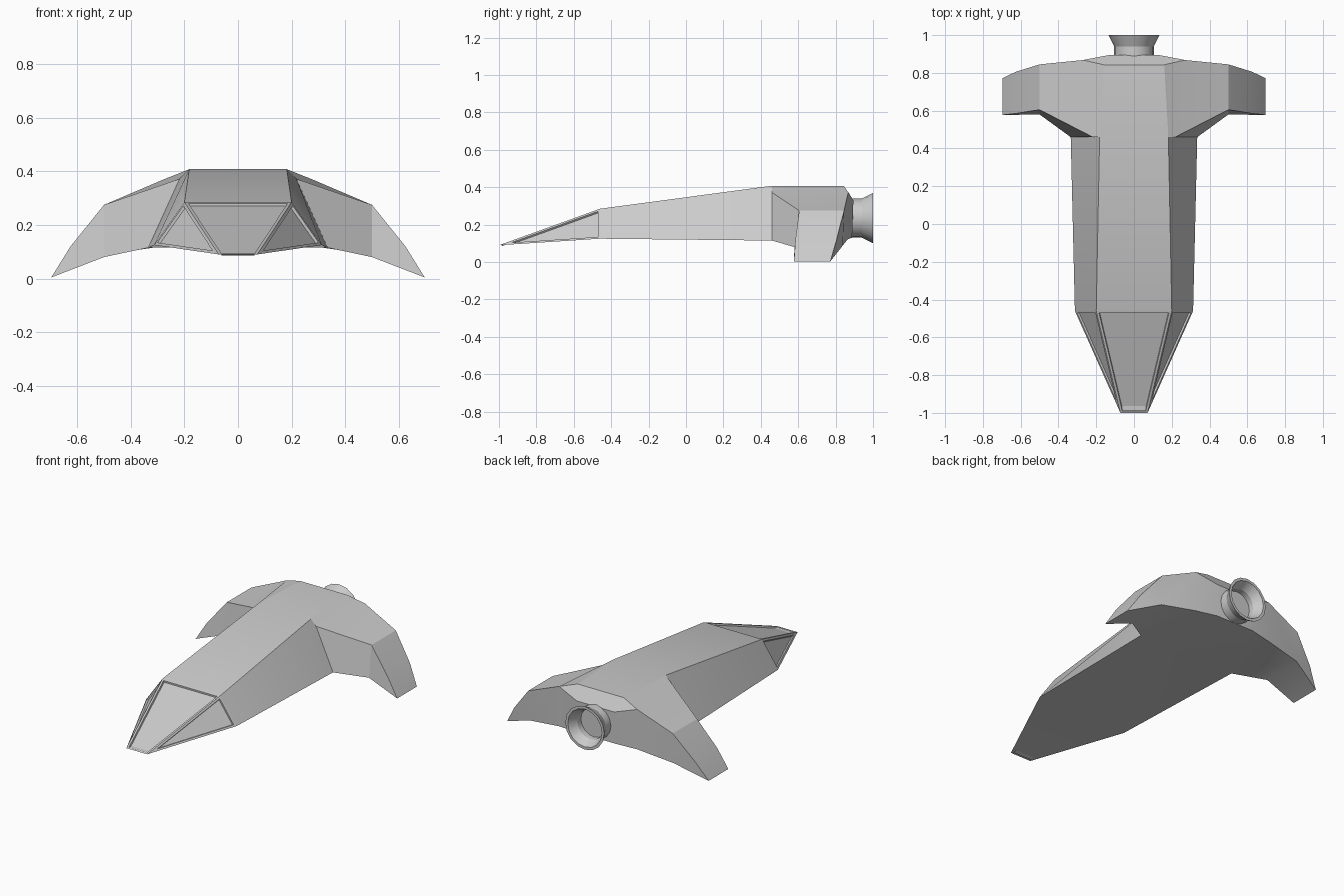
import bpy, bmesh, math

if "Cube" in bpy.data.objects:
    bpy.data.objects.remove(bpy.data.objects["Cube"])


def finish(name, bm):
    bmesh.ops.recalc_face_normals(bm, faces=bm.faces)
    me = bpy.data.meshes.new(name)
    bm.to_mesh(me)
    bm.free()
    ob = bpy.data.objects.new(name, me)
    bpy.context.collection.objects.link(ob)
    bpy.ops.object.select_all(action='DESELECT')
    ob.select_set(True)
    bpy.context.view_layer.objects.active = ob
    bpy.ops.object.shade_smooth_by_angle(angle=math.radians(25))
    return ob


# Hull and wings: named right-hand points, mirrored to the left
points = {
    'tip': (.072, -1, .09),
    'nose_top': (.2, -.46, .285), 'nose_low': (.313, -.46, .125),
    'body_top': (.182, .46, .408),
    'root_ft': (.218, .46, .372), 'root_fb': (.335, .46, .115),
    'deck_back': (.16, .843, .408), 'mid_back': (.13, .895, .33), 'low_back': (.13, .888, .13),
    'root_bt': (.27, .868, .373), 'root_bb': (.27, .865, .122),
    'wing_ft': (.5, .605, .275), 'wing_fb': (.5, .58, .08),
    'wing_bt': (.5, .845, .275), 'wing_bb': (.5, .838, .088),
    'out_f': (.625, .585, .12), 'out_b': (.625, .806, .12),
    'end_f': (.697, .577, .004), 'end_b': (.697, .772, .004),
}
bm = bmesh.new()
R = {k: bm.verts.new(p) for k, p in points.items()}
L = {k: bm.verts.new((-x, y, z)) for k, (x, y, z) in points.items()}


def pair(*names):
    return [bm.faces.new([side[n] for n in names]) for side in (R, L)]


def span(*names):
    return bm.faces.new([R[n] for n in names] + [L[n] for n in reversed(names)])


# Faces crossing the centre line
panels = [span('tip', 'nose_top')]
span('nose_top', 'body_top')
span('body_top', 'deck_back')
span('deck_back', 'root_bt', 'mid_back')
span('mid_back', 'low_back')
span('low_back', 'root_fb')
span('root_fb', 'nose_low')
span('nose_low', 'tip')

# Faces on both sides
panels += pair('tip', 'nose_low', 'nose_top')
pair('nose_top', 'nose_low', 'root_fb', 'root_ft', 'body_top')
pair('body_top', 'root_ft', 'root_bt', 'deck_back')
pair('root_ft', 'wing_ft', 'wing_bt', 'root_bt')
pair('root_ft', 'root_fb', 'wing_fb', 'wing_ft')
pair('root_bt', 'wing_bt', 'wing_bb', 'root_bb')
pair('mid_back', 'root_bt', 'root_bb', 'low_back')
pair('low_back', 'root_bb', 'root_fb')
pair('root_fb', 'root_bb', 'wing_bb', 'wing_fb')
pair('wing_ft', 'out_f', 'out_b', 'wing_bt')
pair('out_f', 'end_f', 'end_b', 'out_b')
pair('wing_ft', 'wing_fb', 'end_f', 'out_f')
pair('wing_bt', 'out_b', 'end_b', 'wing_bb')
pair('wing_fb', 'wing_bb', 'end_b', 'end_f')

# Recessed cockpit panels on the nose
bmesh.ops.recalc_face_normals(bm, faces=bm.faces)
bmesh.ops.inset_individual(bm, faces=panels, thickness=.012, depth=0, use_even_offset=True)
bmesh.ops.inset_individual(bm, faces=panels, thickness=.003, depth=-.01, use_even_offset=True)
finish('hull_and_wings', bm)

# Engine nozzle: lathed profile around the y axis
profile = [(.105, .87), (.105, .94), (.135, 1.0), (.118, 1.0), (.09, .945), (.09, .91)]
N = 16
bm = bmesh.new()
rings = [[bm.verts.new((r * math.cos(2 * math.pi * i / N), y, .235 + r * math.sin(2 * math.pi * i / N)))
          for i in range(N)] for r, y in profile]
for a, b in zip(rings, rings[1:]):
    for i in range(N):
        j = (i + 1) % N
        bm.faces.new((a[i], a[j], b[j], b[i]))
bm.faces.new(rings[0])
bm.faces.new(rings[-1])
finish('engine_nozzle', bm)
